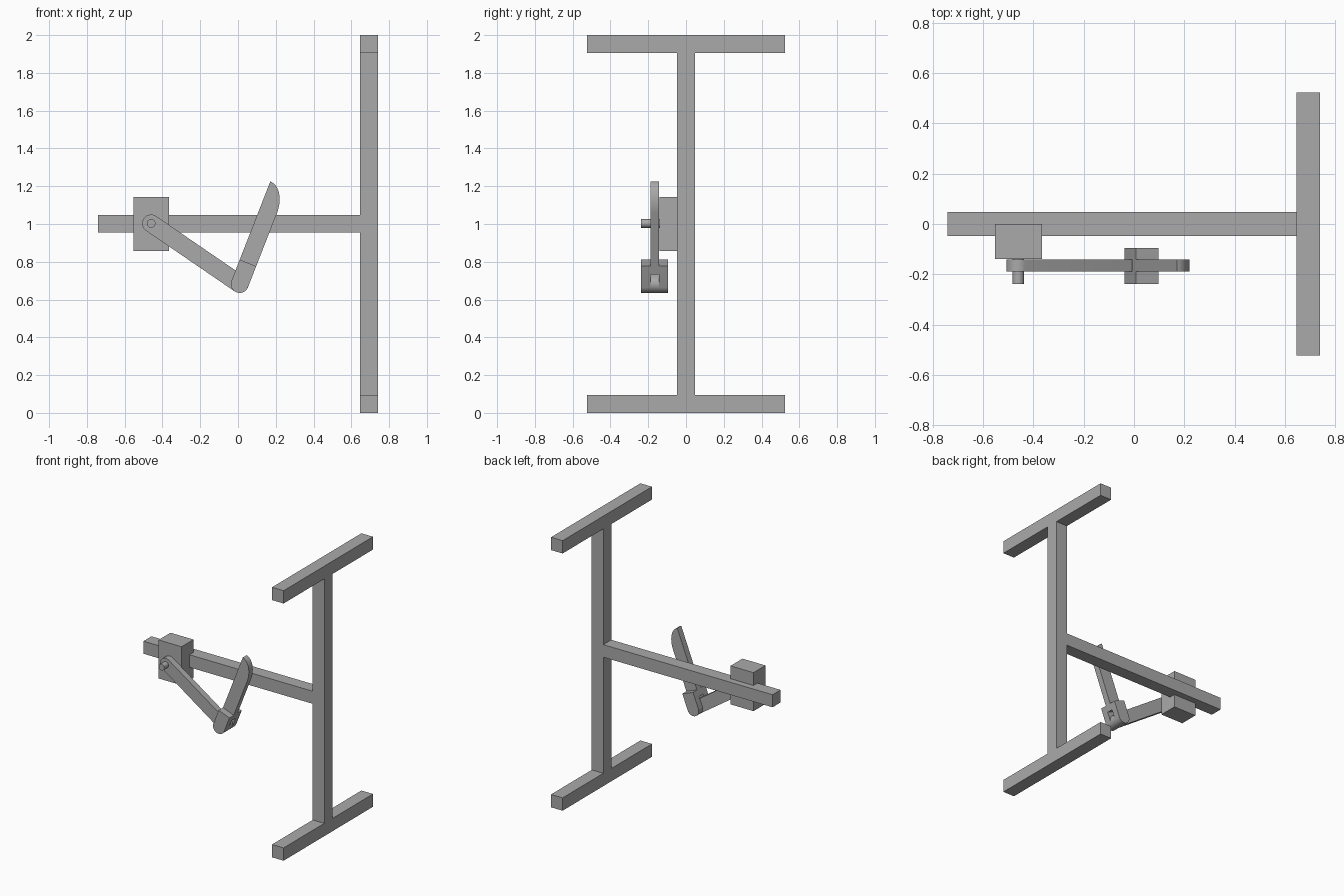
import bpy, bmesh, math
from mathutils import Vector

cube = bpy.data.objects.get("Cube")
if cube:
    bpy.data.objects.remove(cube, do_unlink=True)

grey = bpy.data.materials.new("plain grey")
grey.use_nodes = True
colour = (0.4, 0.4, 0.4, 1)
grey.diffuse_color = colour
grey.node_tree.nodes["Principled BSDF"].inputs["Base Color"].default_value = colour


def finish(name, bm):
    bmesh.ops.recalc_face_normals(bm, faces=bm.faces[:])
    mesh = bpy.data.meshes.new(name)
    bm.to_mesh(mesh)
    bm.free()
    mesh.materials.append(grey)
    obj = bpy.data.objects.new(name, mesh)
    bpy.context.collection.objects.link(obj)
    return obj


def box(name, low, high):
    bm = bmesh.new()
    bmesh.ops.create_cube(bm, size=1)
    low, high = Vector(low), Vector(high)
    for v in bm.verts:
        v.co = (low + high) / 2 + v.co * (high - low)
    return finish(name, bm)


def plate(name, outline, y0, y1):
    """Extrude an (x, z) outline along y, with smooth rounded ends."""
    bm = bmesh.new()
    face = bm.faces.new([bm.verts.new((x, y0, z)) for x, z in outline])
    out = bmesh.ops.extrude_face_region(bm, geom=[face])
    for v in out["geom"]:
        if isinstance(v, bmesh.types.BMVert):
            v.co.y = y1
    obj = finish(name, bm)
    bpy.ops.object.select_all(action="DESELECT")
    obj.select_set(True)
    bpy.context.view_layer.objects.active = obj
    bpy.ops.object.shade_smooth_by_angle(angle=math.radians(30))
    return obj


def arc(centre, rx, ry, start, end, steps=20):
    angles = [math.radians(start + (end - start) * i / steps) for i in range(steps + 1)]
    return [(centre[0] + rx * math.cos(a), centre[1] + ry * math.sin(a)) for a in angles]


def place(points, origin, along):
    """Map (across, along) points onto the x-z plane."""
    u = Vector(along).normalized()
    v = Vector((u.y, -u.x))
    return [Vector(origin) + v * a + u * b for a, b in points]


# Frame: upright post, two cross bars and the horizontal arm
HALF = 0.047
TOP = 2.0
BAR = 0.095
box("upright_post", (0.645, -HALF, BAR), (0.74, HALF, TOP - BAR))
for name, z in (("lower_cross_bar", 0), ("upper_cross_bar", TOP - BAR)):
    box(name, (0.645, -0.523, z), (0.74, 0.523, z + BAR))
box("horizontal_arm", (-0.742, -HALF, 0.955), (0.645, HALF, 1.048))

# Motor block and its shaft
box("motor_block", (-0.553, -0.14, 0.858), (-0.365, 0, 1.143))
shoulder = Vector((-0.46, 1.003))
elbow = Vector((0.009, 0.682))
plate("motor_shaft", arc(shoulder, 0.023, 0.023, 0, 348.75, 31), -0.238, -0.14)

# Upper link with two round ends
R = 0.047
FRONT, BACK = -0.188, -0.142
link = elbow - shoulder
stadium = arc((0, 0), R, R, 180, 360) + arc((0, link.length), R, R, 0, 180)
plate("upper_link", place(stadium, shoulder, link), FRONT, BACK)

# Fork cheeks either side of the elbow
lean = (0.364, 0.931)
cheek = arc((0, 0), R, R, 180, 360) + [(R, 0.12), (-R, 0.12)]
for name, y0, y1 in (("front_fork_cheek", -0.238, FRONT), ("rear_fork_cheek", BACK, -0.095)):
    plate(name, place(cheek, elbow, lean), y0, y1)

# Blade-shaped lower link with a curved tip
blade = [(-R, 0.073), (R, 0.073)] + arc((-R, 0.42), 2 * R, 0.145, 0, 90)
plate("blade_link", place(blade, elbow, lean), FRONT, BACK)
